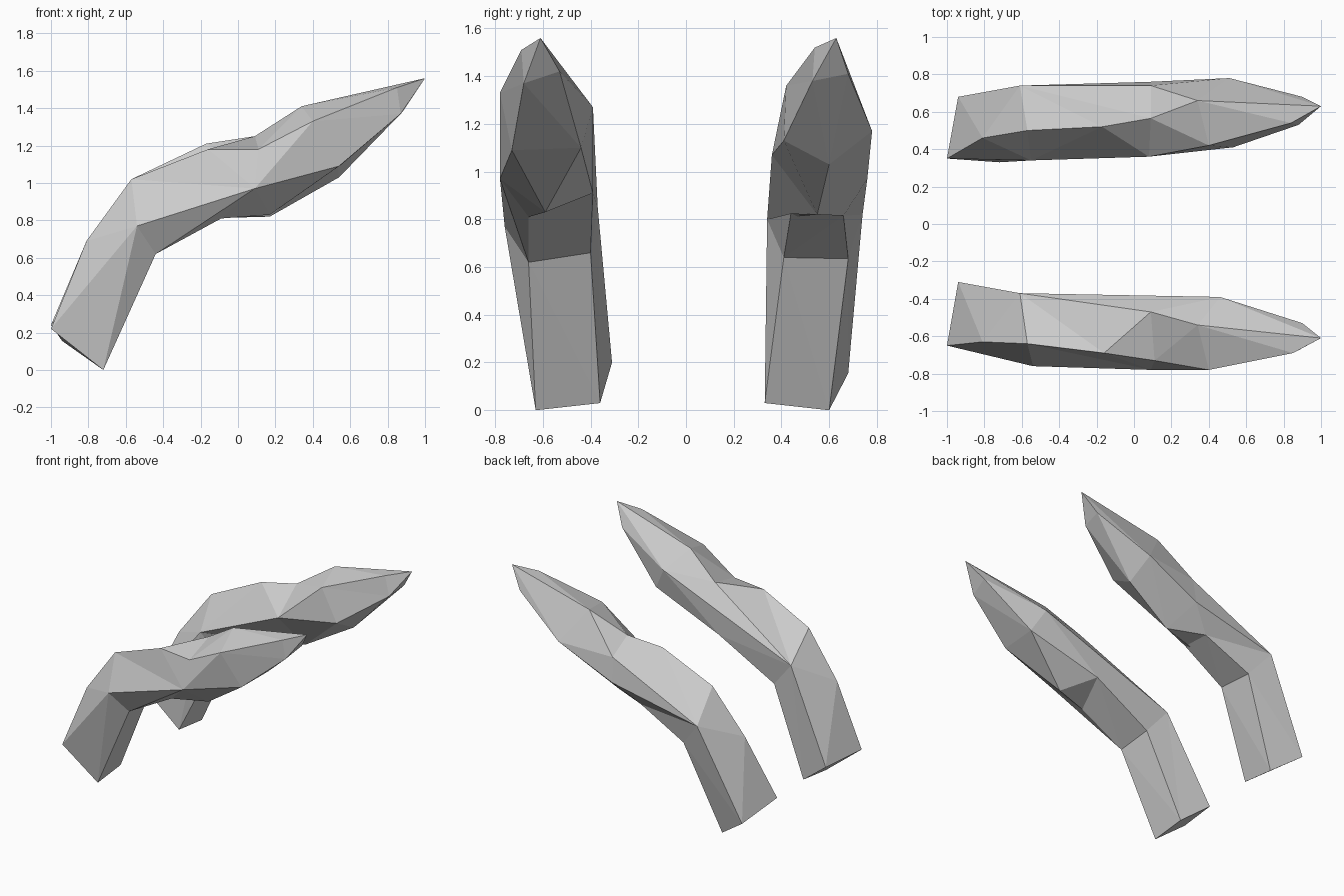
import bpy, bmesh
from mathutils import Vector

if "Cube" in bpy.data.objects:
    bpy.data.objects.remove(bpy.data.objects["Cube"])


def loft(name, rails):
    """Skin a closed tube across rails; None means the rail stays at its last point."""
    bm = bmesh.new()
    seen = {}

    def vert(p):
        if p not in seen:
            seen[p] = bm.verts.new(p)
        return seen[p]

    cols = []
    for rail in rails:
        col = []
        for p in rail:
            col.append(vert(p) if p else col[-1])
        cols.append(col)
    n, stations = len(cols), len(cols[0])

    def face(vs):
        vs = list(dict.fromkeys(vs))
        if len(vs) >= 3 and not bm.faces.get(vs):
            bm.faces.new(vs)

    for s in range(stations - 1):
        ring = [c[k].co for c in cols for k in (s, s + 1)]
        mid = sum(ring, Vector()) / len(ring)
        for i in range(n):
            a, b = cols[i], cols[(i + 1) % n]
            q = [a[s], a[s + 1], b[s + 1], b[s]]
            if len(set(q)) < 4:
                face(q)
                continue
            # split along the outward-bulging diagonal
            d0 = ((q[0].co + q[2].co) / 2 - mid).length
            d1 = ((q[1].co + q[3].co) / 2 - mid).length
            k = 0 if d0 > d1 else 1
            q = q[k:] + q[:k]
            face([q[0], q[1], q[2]])
            face([q[0], q[2], q[3]])
    face([c[0] for c in cols])
    bmesh.ops.recalc_face_normals(bm, faces=bm.faces)
    mesh = bpy.data.meshes.new(name)
    bm.to_mesh(mesh)
    bm.free()
    obj = bpy.data.objects.new(name, mesh)
    bpy.context.collection.objects.link(obj)


# front bent spike: ridge, outer, lower outer, lower inner, inner, second ridge
tip = (1, -.61, 1.56)
ridge = [(-1, -.65, .22), (-.81, -.63, .69), (-.57, -.64, 1.02), (-.16, -.69, 1.18),
         (.11, -.73, 1.18), (.40, -.78, 1.33), (.85, -.69, 1.51), tip]
outer = [ridge[0], (-.54, -.76, .77), None, (.09, -.78, .97),
         None, (.54, -.73, 1.09), (.87, -.68, 1.37), tip]
low_outer = [(-.72, -.63, 0), (-.44, -.66, .62), None, (-.09, -.66, .81),
             (.17, -.59, .83), outer[5], outer[6], tip]
low_inner = [(-.72, -.36, .03), (-.45, -.40, .66), None, (0, -.39, .91),
             None, (.555, -.44, 1.10), (.90, -.53, 1.42), tip]
inner = [(-.94, -.31, .2), (-.61, -.37, .85), None, None,
         (.46, -.39, 1.27), None, low_inner[6], tip]
ridge_2 = ridge[:4] + [(.09, -.47, 1.25), (.34, -.54, 1.41), tip, tip]
loft("front_spike", [ridge, outer, low_outer, low_inner, inner, ridge_2])

# back bent spike, same layout
tip = (1, .63, 1.56)
ridge = [(-1, .35, .24), (-.81, .46, .69), (-.57, .50, 1.02), (-.17, .52, 1.21),
         (.09, .565, 1.25), (.40, .42, 1.36), (.84, .54, 1.52), tip]
outer = [ridge[0], (-.55, .34, .80), None, None,
         (.08, .36, 1.07), (.53, .41, 1.13), (.88, .53, 1.38), tip]
low_outer = [(-.72, .33, .03), (-.44, .41, .64), None, (-.09, .44, .825),
             (.17, .55, .82), (.54, .60, 1.03), outer[6], tip]
low_inner = [(-.72, .60, 0), (-.455, .68, .635), None, (-.09, .66, .815),
             (.08, .76, .97), (.51, .78, 1.17), (.90, .68, 1.41), tip]
inner = [(-.94, .68, .155), (-.61, .74, .82), None, None,
         (.09, .74, 1.15), low_inner[5], low_inner[6], tip]
ridge_2 = ridge[:5] + [(.34, .66, 1.41), tip, tip]
loft("back_spike", [ridge, outer, low_outer, low_inner, inner, ridge_2])
